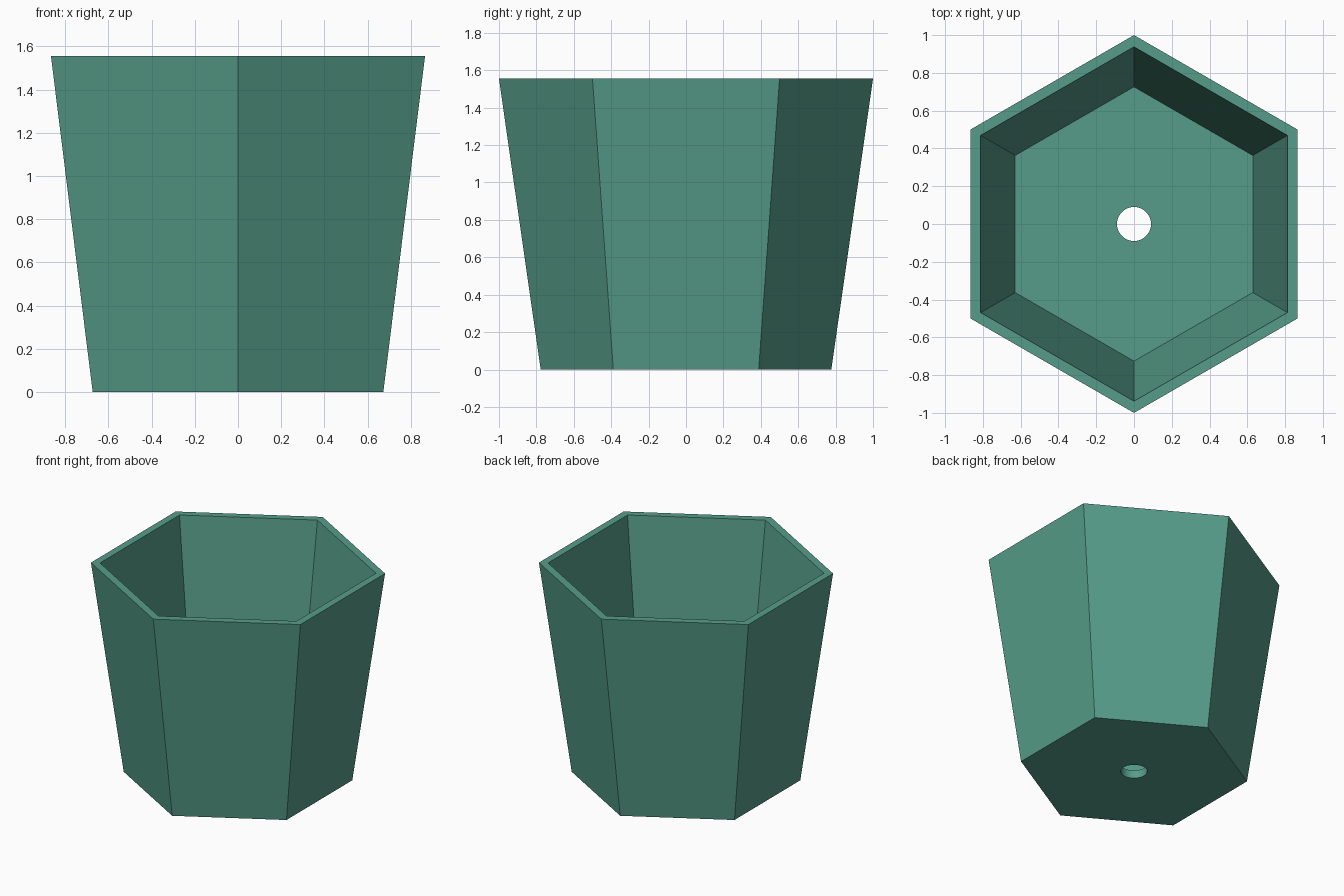
import bpy, bmesh, math

if "Cube" in bpy.data.objects:
    bpy.data.objects.remove(bpy.data.objects["Cube"])

HEIGHT, FLOOR = 1.555, 0.06
SIDES, SEGS = 6, 6            # pot sides, hole segments per side

green = bpy.data.materials.new("sea green")
green.diffuse_color = (0.093, 0.335, 0.248, 1)
green.use_nodes = True
green.node_tree.nodes["Principled BSDF"].inputs["Base Color"].default_value = green.diffuse_color

bm = bmesh.new()


def ring(radius, z, count):
    """Closed loop of vertices with a corner on the +y axis."""
    angles = [math.pi / 2 + math.tau * i / count for i in range(count)]
    return [bm.verts.new((radius * math.cos(a), radius * math.sin(a), z)) for a in angles]


def band(a, b):
    """Quads between two loops of equal length."""
    n = len(a)
    for i in range(n):
        j = (i + 1) % n
        bm.faces.new((a[i], a[j], b[j], b[i]))


def holed_floor(outer, hole):
    """One flat face per pot side, running in to the drain hole."""
    for i in range(SIDES):
        arc = [hole[(i * SEGS + k) % len(hole)] for k in range(SEGS + 1)]
        bm.faces.new([outer[i], outer[(i + 1) % SIDES]] + arc[::-1])


# Tapered hexagonal walls and rim
outer_base = ring(0.777, 0, SIDES)
outer_rim = ring(1.0, HEIGHT, SIDES)
inner_rim = ring(0.938, HEIGHT, SIDES)
inner_base = ring(0.726, FLOOR, SIDES)
band(outer_base, outer_rim)
band(outer_rim, inner_rim)
band(inner_rim, inner_base)

# Floor with round drain hole
hole_low = ring(0.09, 0, SIDES * SEGS)
hole_high = ring(0.09, FLOOR, SIDES * SEGS)
band(hole_low, hole_high)
holed_floor(outer_base, hole_low)
holed_floor(inner_base, hole_high)

bmesh.ops.recalc_face_normals(bm, faces=bm.faces)
mesh = bpy.data.meshes.new("planter_pot")
bm.to_mesh(mesh)
bm.free()
mesh.materials.append(green)

pot = bpy.data.objects.new("planter_pot", mesh)
bpy.context.collection.objects.link(pot)
bpy.context.view_layer.objects.active = pot
pot.select_set(True)
bpy.ops.object.shade_smooth_by_angle(angle=math.radians(30))
